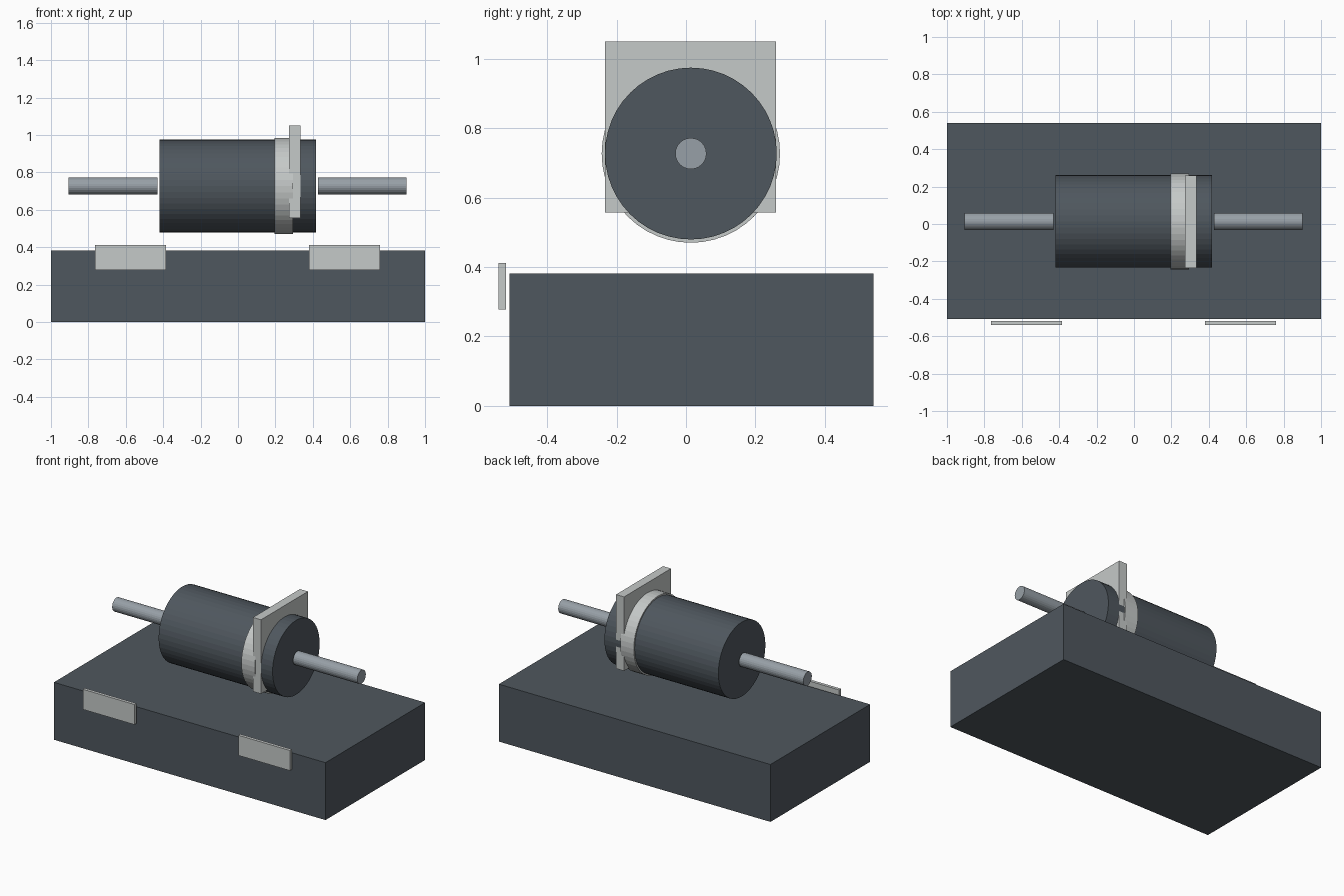
import bpy
import math

if "Cube" in bpy.data.objects:
    bpy.data.objects.remove(bpy.data.objects["Cube"])


def material(name, rgb):
    m = bpy.data.materials.new(name)
    m.diffuse_color = (*rgb, 1)
    m.use_nodes = True
    m.node_tree.nodes["Principled BSDF"].inputs["Base Color"].default_value = m.diffuse_color
    return m


dark = material("dark slate", (0.078, 0.095, 0.112))
light = material("light grey", (0.56, 0.585, 0.58))
steel = material("steel grey", (0.31, 0.35, 0.385))


def box(name, x, y, z, mat):
    """Box from (min, max) pairs on each axis."""
    centre = [(a + b) / 2 for a, b in (x, y, z)]
    bpy.ops.mesh.primitive_cube_add(size=1, location=centre)
    ob = bpy.context.object
    ob.name = name
    ob.scale = [b - a for a, b in (x, y, z)]
    bpy.ops.object.transform_apply(location=False, rotation=False, scale=True)
    ob.data.materials.append(mat)


def rod(name, x, radius, sides, mat, axis=(0.014, 0.727)):
    """Flat-sided cylinder lying along x."""
    bpy.ops.mesh.primitive_cylinder_add(
        vertices=sides, radius=radius, depth=x[1] - x[0],
        location=((x[0] + x[1]) / 2, *axis), rotation=(0, math.pi / 2, 0))
    ob = bpy.context.object
    ob.name = name
    ob.data.materials.append(mat)


# Base block with two small plates hovering off its front edge
box("base", (-1, 1), (-0.508, 0.54), (0, 0.382), dark)
for side, x in (("left", (-0.765, -0.385)), ("right", (0.38, 0.76))):
    box(side + "_front_plate", x, (-0.54, -0.519), (0.277, 0.411), light)

# Drum, with a shaft just clear of each end
rod("drum", (-0.421, 0.418), 0.2475, 48, dark)
rod("left_shaft", (-0.905, -0.431), 0.045, 24, steel)
rod("right_shaft", (0.427, 0.9), 0.045, 24, steel)

# Collar and square flange around the drum
rod("collar", (0.195, 0.294), 0.257, 48, light)
box("flange", (0.274, 0.333), (-0.234, 0.26), (0.557, 1.05), light)
